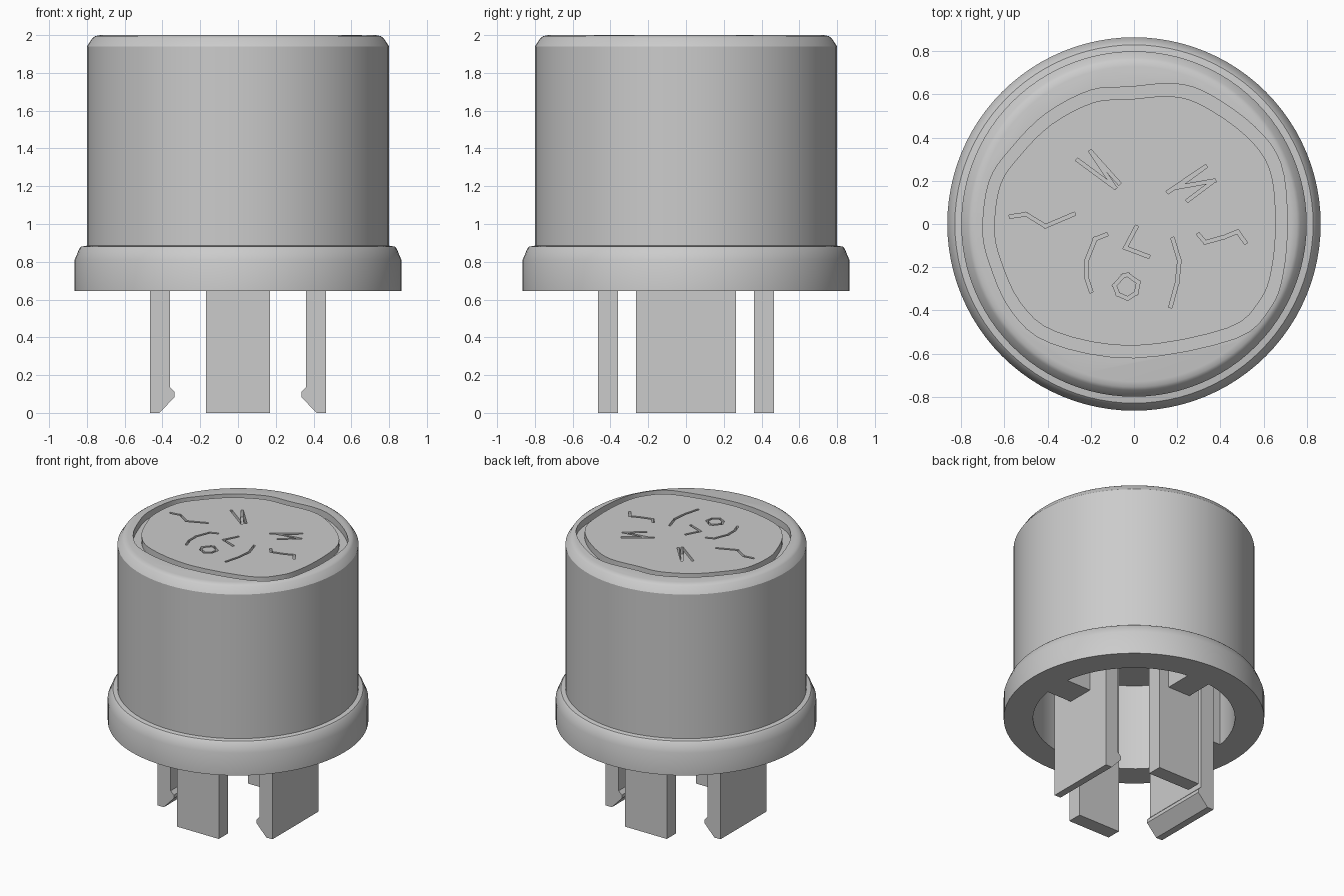
import bpy, bmesh
from math import cos, sin, tau
from mathutils import Vector

cube = bpy.data.objects.get("Cube")
if cube:
    bpy.data.objects.remove(cube, do_unlink=True)

grey = bpy.data.materials.new("plain_grey")
grey.use_nodes = True
COLOUR = (0.6, 0.6, 0.6, 1)
grey.diffuse_color = COLOUR
grey.node_tree.nodes["Principled BSDF"].inputs["Base Color"].default_value = COLOUR

BASE = 0.645      # underside of the flange
CEILING = 1.28    # roof of the hollow
TOP = 2.0
DEPTH = 0.05      # engraving depth


def finish(bm, name):
    bmesh.ops.recalc_face_normals(bm, faces=bm.faces)
    mesh = bpy.data.meshes.new(name)
    bm.to_mesh(mesh)
    bm.free()
    mesh.materials.append(grey)
    obj = bpy.data.objects.new(name, mesh)
    bpy.context.collection.objects.link(obj)
    return obj


def select(obj):
    bpy.ops.object.select_all(action='DESELECT')
    obj.select_set(True)
    bpy.context.view_layer.objects.active = obj


def bridge(bm, a, b):
    for i in range(len(a)):
        j = (i + 1) % len(a)
        bm.faces.new((a[i], a[j], b[j], b[i]))


def lathe(name, profile, sides=96):
    bm = bmesh.new()
    rings = [[bm.verts.new((r * cos(tau * i / sides), r * sin(tau * i / sides), z))
              for i in range(sides)] for r, z in profile]
    for a, b in zip(rings, rings[1:]):
        bridge(bm, a, b)
    bm.faces.new(rings[0])
    bm.faces.new(rings[-1])
    return finish(bm, name)


def add_prism(bm, points, offset):
    low = [bm.verts.new(p) for p in points]
    high = [bm.verts.new(Vector(p) + Vector(offset)) for p in points]
    bm.faces.new(low)
    bm.faces.new(high)
    bridge(bm, low, high)


def smooth_loop(pts, steps=4):
    # closed Catmull-Rom curve through the points
    pts = [Vector(p) for p in pts]
    n, out = len(pts), []
    for i in range(n):
        a, b, c, d = (pts[(i + k) % n] for k in (-1, 0, 1, 2))
        for s in range(steps):
            t = s / steps
            out.append(0.5 * (2 * b + (c - a) * t + (2 * a - 5 * b + 4 * c - d) * t * t
                              + (3 * b - a - 3 * c + d) * t ** 3))
    return out


def cut(target, cutter):
    cutter.hide_render = True
    mod = target.modifiers.new("engrave", 'BOOLEAN')
    mod.operation = 'DIFFERENCE'
    mod.solver = 'EXACT'
    mod.use_self = True
    mod.object = cutter
    select(target)
    bpy.ops.object.modifier_apply(modifier=mod.name)
    bpy.data.objects.remove(cutter, do_unlink=True)


# Hollow body with flange and rounded top edge
body = lathe("body", [
    (0.67, CEILING), (0.67, BASE), (0.865, BASE), (0.865, 0.81), (0.84, 0.87),
    (0.83, 0.88), (0.8, 0.885), (0.8, 1.94), (0.77, 1.985), (0.755, 1.995), (0.73, TOP)])

# Irregular groove around the face
outline = smooth_loop([
    (-.7, -.02), (-.67, .2), (-.57, .35), (-.41, .51), (-.2, .62), (-.02, .635),
    (.19, .65), (.35, .6), (.56, .45), (.68, .28), (.71, .02), (.69, -.23),
    (.63, -.39), (.47, -.53), (0, -.62), (-.39, -.55), (-.57, -.4), (-.67, -.18)])
bm = bmesh.new()
loops = [[bm.verts.new((p.x * sx, p.y * sy, z)) for p in outline]
         for sx, sy, z in ((1, 1, TOP - DEPTH), (1, 1, TOP + DEPTH),
                           (.925, .91, TOP + DEPTH), (.925, .91, TOP - DEPTH))]
for k in range(4):
    bridge(bm, loops[k], loops[(k + 1) % 4])
cut(body, finish(bm, "groove_cutter"))

# Engraved face strokes
strokes = [
    [(-.57, .035), (-.5, .045), (-.41, -.01), (-.28, .045)],                     # eye
    [(.30, -.05), (.33, -.085), (.42, -.06), (.48, -.035), (.515, -.085)],       # eye
    [(-.26, .295), (-.09, .17), (-.2, .335), (-.07, .19)],                       # brow
    [(.16, .15), (.33, .265), (.2, .17), (.37, .2), (.25, .11)],                 # brow
    [(-.13, -.05), (-.18, -.07), (-.22, -.17), (-.22, -.25), (-.2, -.31)],       # cheek
    [(.18, -.07), (.21, -.17), (.2, -.27), (.17, -.38)],                         # cheek
    [(.01, -.015), (-.04, -.11), (.065, -.15)],                                  # nose
    [(-.05, -.24), (-.09, -.285), (-.075, -.325), (-.03, -.345),
     (.01, -.32), (.02, -.27), (-.03, -.235), (-.05, -.24)],                     # mouth
]
bm = bmesh.new()
for line in strokes:
    for a, b in zip(line, line[1:]):
        a, b = Vector((*a, TOP - DEPTH)), Vector((*b, TOP - DEPTH))
        along = (b - a).normalized() * 0.008
        side = Vector((-along.y, along.x, 0))
        add_prism(bm, [a - along - side, b + along - side, b + along + side, a - along + side],
                  (0, 0, 2 * DEPTH))
cut(body, finish(bm, "stroke_cutter"))
select(body)
bpy.ops.object.shade_smooth_by_angle(angle=0.5)

# Clip legs with inward hooks, plain legs, and the ribs that tie them to the wall
hook = [(.465, 0), (.415, 0), (.335, .085), (.335, .11), (.36, .135),
        (.36, CEILING), (.465, CEILING)]
plain = [(.465, 0), (.36, 0), (.36, CEILING), (.465, CEILING)]
rib = [(.46, BASE), (.69, BASE), (.69, CEILING), (.46, CEILING)]


def extrude_x(name, profile, half, s):
    bm = bmesh.new()
    add_prism(bm, [(s * x, -half, z) for x, z in profile], (0, 2 * half, 0))
    return finish(bm, name)


def extrude_y(name, profile, half, s):
    bm = bmesh.new()
    add_prism(bm, [(-half, s * y, z) for y, z in profile], (2 * half, 0, 0))
    return finish(bm, name)


for s, side, end in ((1, "left", "back"), (-1, "right", "front")):
    extrude_x(side + "_clip_leg", hook, 0.265, s)
    extrude_x(side + "_rib", rib, 0.1, s)
    extrude_y(end + "_leg", plain, 0.17, s)
    extrude_y(end + "_rib", rib, 0.09, s)
